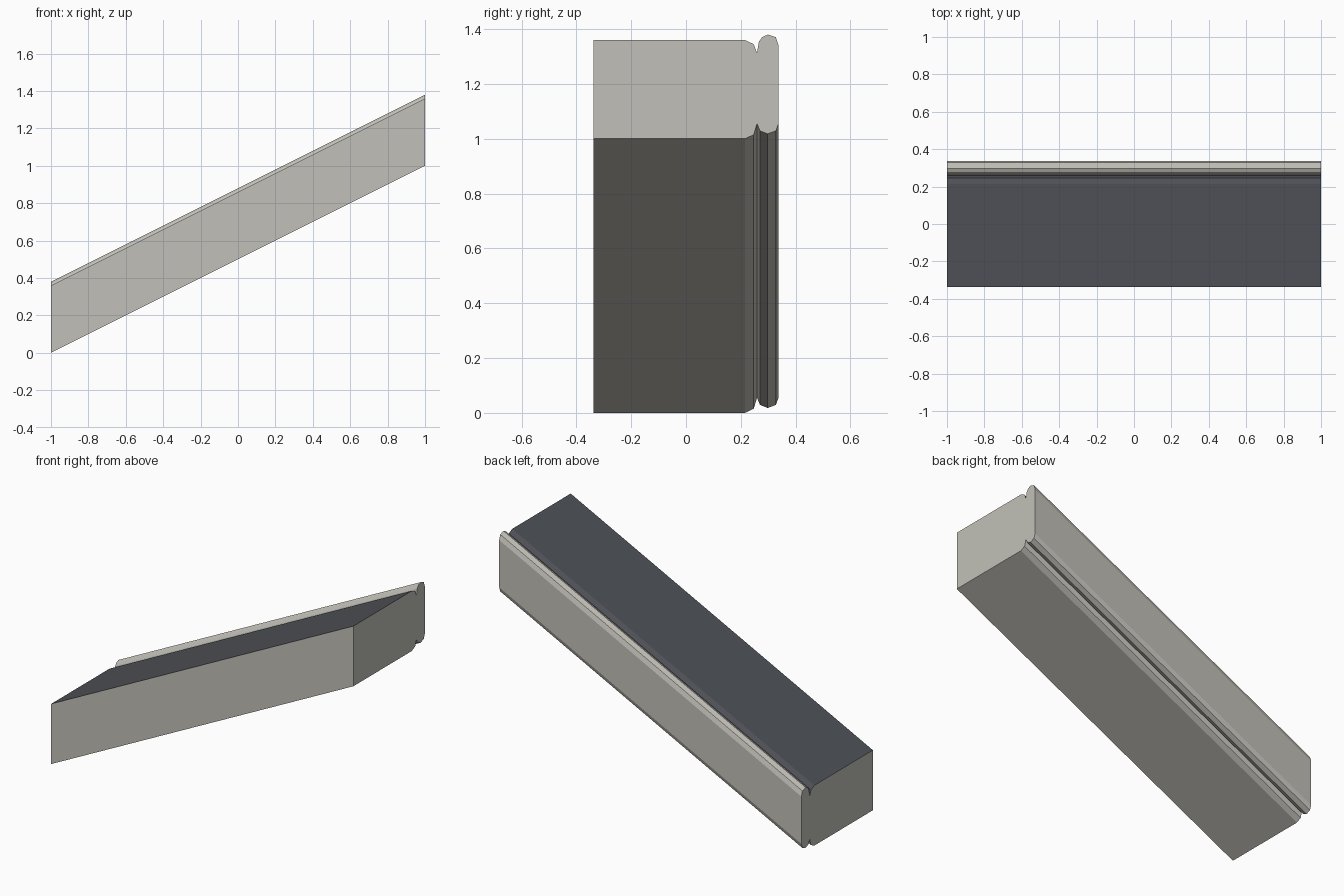
import bpy
import bmesh

cube = bpy.data.objects.get("Cube")
if cube:
    bpy.data.objects.remove(cube, do_unlink=True)


def make_material(name, rgb):
    mat = bpy.data.materials.new(name)
    mat.use_nodes = True
    colour = (*rgb, 1.0)
    mat.diffuse_color = colour
    mat.node_tree.nodes["Principled BSDF"].inputs["Base Color"].default_value = colour
    return mat


stone = make_material("pale stone", (0.54, 0.53, 0.48))
slate = make_material("dark slate", (0.077, 0.083, 0.095))

HALF_LENGTH = 1.0
RISE = 1.0        # height gained from the low end to the high end
HALF_DEPTH = 0.338

# Cross-section (y, z) at the low end: slate top and its rounded shoulder
top_edge = [(-HALF_DEPTH, 0.36), (0.215, 0.36), (0.247, 0.345), (0.259, 0.313)]
# Rounded lip behind the upper groove
upper_lip = [(0.266, 0.354), (0.277, 0.37), (0.298, 0.38), (0.328, 0.37), (HALF_DEPTH, 0.34)]
# Lip and groove on the underside
lower_lip = [(HALF_DEPTH, 0.057), (0.328, 0.029), (0.298, 0.018), (0.27, 0.029)]
bottom_edge = [(0.259, 0.055), (0.247, 0.015), (0.215, 0.0), (-HALF_DEPTH, 0.0)]
profile = top_edge + upper_lip + lower_lip + bottom_edge

# Sweep the section along the slope, keeping both ends vertical
bm = bmesh.new()
low = [bm.verts.new((-HALF_LENGTH, y, z)) for y, z in profile]
high = [bm.verts.new((HALF_LENGTH, y, z + RISE)) for y, z in profile]
bm.faces.new(low)
bm.faces.new(high[::-1])
count = len(profile)
for i in range(count):
    j = (i + 1) % count
    face = bm.faces.new((low[i], low[j], high[j], high[i]))
    # Slate covers the top as far as the bottom of the groove
    face.material_index = 1 if i < len(top_edge) - 1 else 0
bmesh.ops.recalc_face_normals(bm, faces=bm.faces[:])

mesh = bpy.data.meshes.new("sloped_coping")
bm.to_mesh(mesh)
bm.free()
mesh.materials.append(stone)
mesh.materials.append(slate)
coping = bpy.data.objects.new("sloped_coping", mesh)
bpy.context.collection.objects.link(coping)
